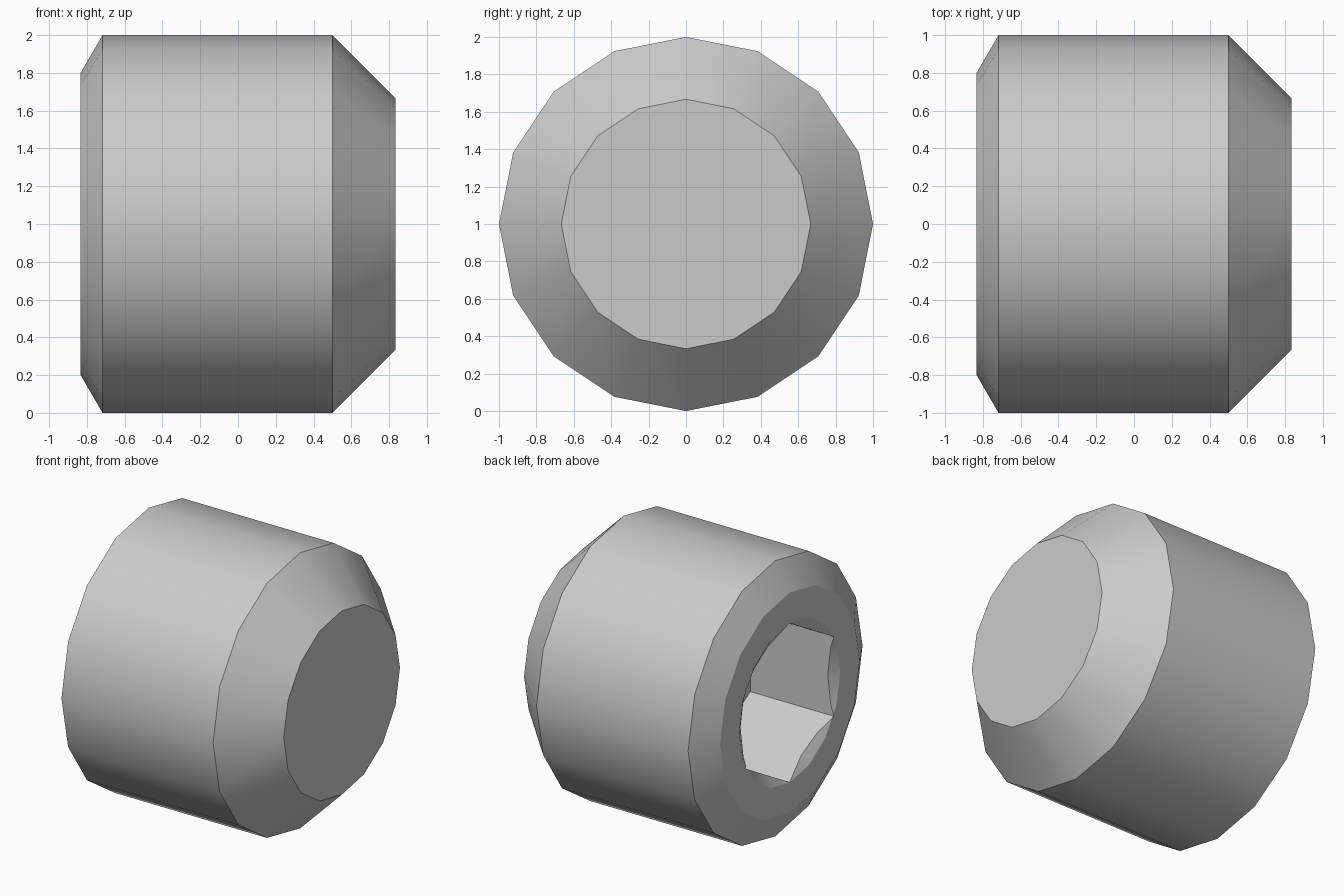
import bpy
import bmesh
from math import sin, cos, pi, radians

if "Cube" in bpy.data.objects:
    bpy.data.objects.remove(bpy.data.objects["Cube"], do_unlink=True)

# One plain steel colour
steel = bpy.data.materials.new("steel grey")
steel.use_nodes = True
grey = (0.6, 0.6, 0.6, 1.0)
steel.diffuse_color = grey
steel.node_tree.nodes["Principled BSDF"].inputs["Base Color"].default_value = grey


def lathe(name, profile, sides):
    """Closed solid along x from (x, radius) pairs, one corner pointing up."""
    bm = bmesh.new()
    rings = []
    for x, r in profile:
        angles = [2 * pi * i / sides for i in range(sides)]
        rings.append([bm.verts.new((x, r * sin(a), 1 + r * cos(a))) for a in angles])
    for a, b in zip(rings, rings[1:]):
        for i in range(sides):
            j = (i + 1) % sides
            bm.faces.new((a[i], a[j], b[j], b[i]))
    bm.faces.new(rings[0])
    bm.faces.new(rings[-1])
    bmesh.ops.recalc_face_normals(bm, faces=bm.faces)
    mesh = bpy.data.meshes.new(name)
    bm.to_mesh(mesh)
    bm.free()
    mesh.materials.append(steel)
    obj = bpy.data.objects.new(name, mesh)
    bpy.context.collection.objects.link(obj)
    return obj


end = 0.8333
# Body: chamfered socket end, straight barrel, blunt tapered point
body = lathe("screw_body", [(-end, 0.8), (-0.717, 1), (0.5, 1), (end, 0.6667)], 16)

# Cutters: hexagonal socket and the shallow countersink around its mouth
socket = lathe("socket_cutter", [(-end - 0.1, 0.5774), (-end + 0.667, 0.5774)], 6)
slope = 0.5774
rim = 0.579
sink = lathe("countersink_cutter",
             [(-end + (rim - r) * slope, r) for r in (0.66, 0.45)], 16)

bpy.ops.object.select_all(action="DESELECT")
bpy.context.view_layer.objects.active = body
body.select_set(True)
for cutter in (socket, sink):
    cutter.hide_render = True
    mod = body.modifiers.new(cutter.name, "BOOLEAN")
    mod.operation = "DIFFERENCE"
    mod.solver = "EXACT"
    mod.object = cutter
    bpy.ops.object.modifier_apply(modifier=mod.name)
    bpy.data.objects.remove(cutter, do_unlink=True)

# Smooth round walls, crisp rims
bpy.ops.object.shade_smooth_by_angle(angle=radians(27))
